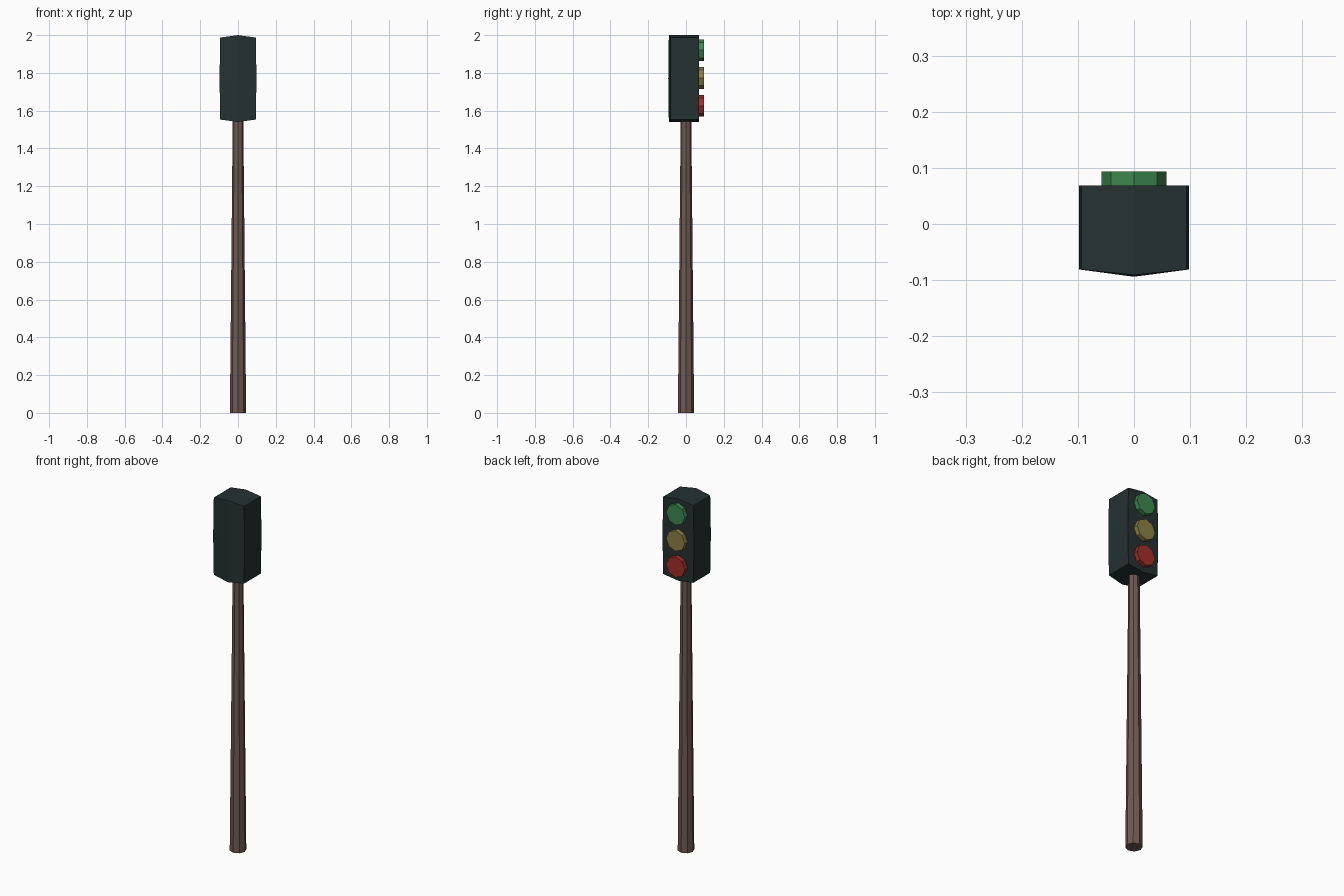
import bpy, bmesh, math
from mathutils import Matrix

if "Cube" in bpy.data.objects:
    bpy.data.objects.remove(bpy.data.objects["Cube"])


def material(name, rgb):
    lin = [(c / 255 / 12.92) if c < 10 else ((c / 255 + 0.055) / 1.055) ** 2.4 for c in rgb]
    m = bpy.data.materials.new(name)
    m.diffuse_color = (*lin, 1)
    m.use_nodes = True
    m.node_tree.nodes["Principled BSDF"].inputs["Base Color"].default_value = m.diffuse_color
    return m


def finish(name, bm, mat):
    bmesh.ops.recalc_face_normals(bm, faces=bm.faces)
    me = bpy.data.meshes.new(name)
    bm.to_mesh(me)
    bm.free()
    me.materials.append(mat)
    ob = bpy.data.objects.new(name, me)
    bpy.context.collection.objects.link(ob)
    return ob


def octagon(name, r1, r2, depth, matrix, mat):
    bm = bmesh.new()
    bmesh.ops.create_cone(bm, cap_ends=True, segments=8, radius1=r1, radius2=r2,
                          depth=depth, matrix=matrix)
    return finish(name, bm, mat)


# Tapered pole, reaching slightly into the housing
octagon("pole", 0.043, 0.028, 1.56, Matrix.Translation((0, 0, 0.78)),
        material("brown", (110, 89, 83)))

# Housing: 3 x 3 grid of columns, each face bulging but the flat lamp side
bm = bmesh.new()
grid = {}
for i in (-1, 0, 1):
    for k in (-1, 0, 1):
        x = i * (0.098 if k == 0 else 0.094)
        z = 1.77 + k * (0.23 if i == 0 else 0.217)
        front = -0.081 if i else (-0.094 if k == 0 else -0.091)
        grid[i, k] = (bm.verts.new((x, front, z)), bm.verts.new((x, 0.069, z)))
for i in (-1, 0):
    for k in (-1, 0):
        ring = [grid[i, k], grid[i + 1, k], grid[i + 1, k + 1], grid[i, k + 1]]
        for side in (0, 1):
            bm.faces.new([v[side] for v in ring])
rim = [(-1, -1), (0, -1), (1, -1), (1, 0), (1, 1), (0, 1), (-1, 1), (-1, 0)]
for a, b in zip(rim, rim[1:] + rim[:1]):
    bm.faces.new((grid[a][0], grid[b][0], grid[b][1], grid[a][1]))
finish("housing", bm, material("dark slate", (37, 49, 49)))

# Lamps on the back face
for name, z, rgb in (("green", 1.92, (62, 135, 80)),
                     ("yellow", 1.773, (140, 128, 68)),
                     ("red", 1.626, (162, 47, 42))):
    octagon(name + "_lamp", 0.058, 0.058, 0.034,
            Matrix.Translation((0, 0.077, z)) @ Matrix.Rotation(math.pi / 2, 4, 'X'),
            material(name, rgb))
